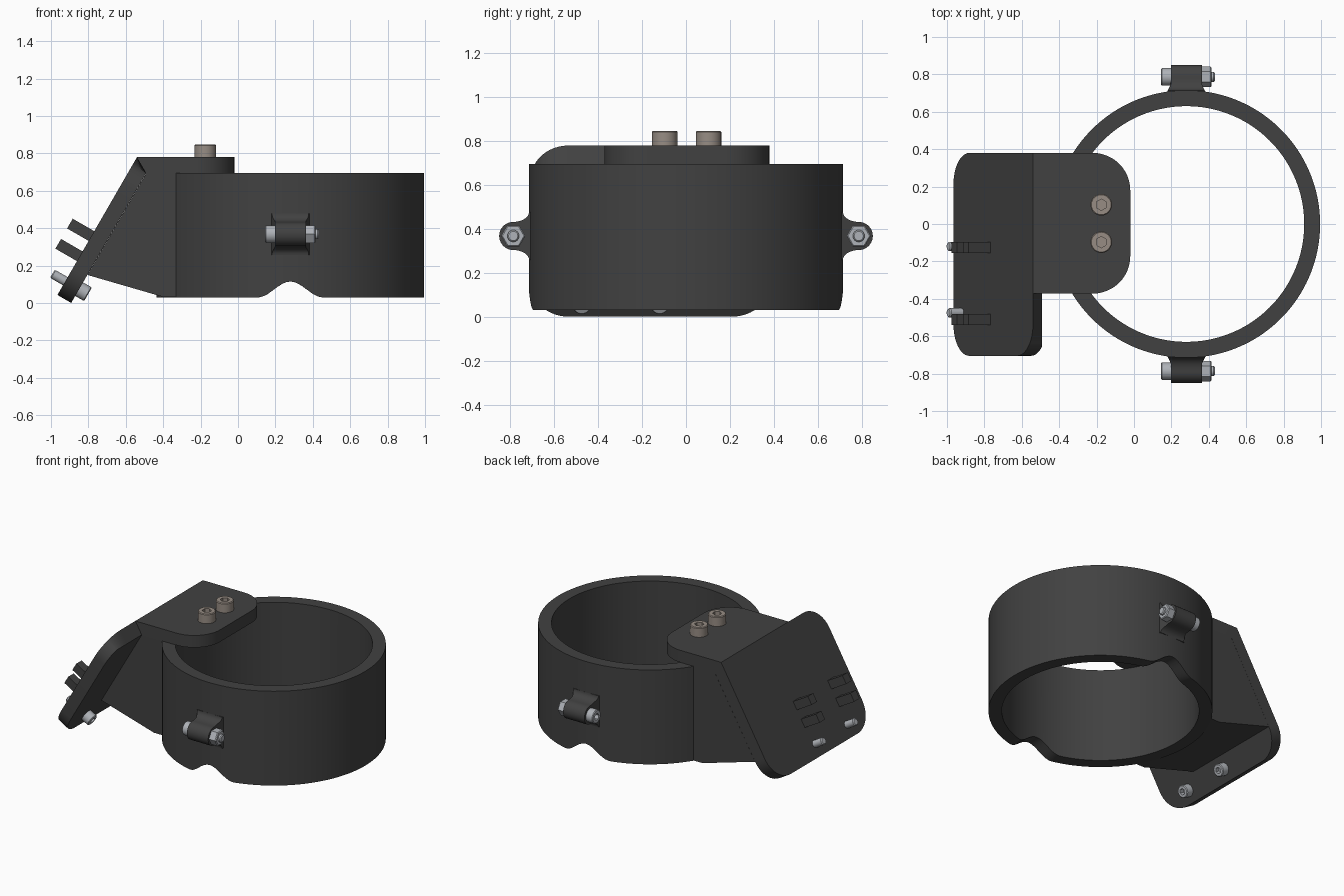
import bpy, bmesh
from math import sin, cos, pi, sqrt, radians
from mathutils import Vector

if "Cube" in bpy.data.objects:
    bpy.data.objects.remove(bpy.data.objects["Cube"])


def material(name, color):
    m = bpy.data.materials.new(name)
    m.use_nodes = True
    m.diffuse_color = (*color, 1)
    m.node_tree.nodes["Principled BSDF"].inputs["Base Color"].default_value = (*color, 1)
    return m


BLACK = material("charcoal_plastic", (0.053, 0.053, 0.053))
STEEL = material("bright_steel", (0.43, 0.45, 0.48))
BRONZE = material("warm_grey_metal", (0.31, 0.265, 0.23))

RING_X, OUTER, INNER = 0.28, 0.715, 0.63
BASE, RIM, TOP = 0.03, 0.695, 0.78
THICK = 0.085
MITRE = THICK * 0.577
HINGE = Vector((-0.54, 0, TOP))
SLOPE = Vector((-0.5, 0, -0.866))      # down the tilted plate
INWARD = Vector((0.866, 0, -0.5))      # through the tilted plate
Y = Vector((0, 1, 0))
made = []


def finish(name, bm, mat):
    bmesh.ops.recalc_face_normals(bm, faces=bm.faces)
    mesh = bpy.data.meshes.new(name)
    bm.to_mesh(mesh)
    bm.free()
    mesh.materials.append(mat)
    ob = bpy.data.objects.new(name, mesh)
    bpy.context.collection.objects.link(ob)
    made.append(ob)
    return ob


def loft(name, sections, mat, closed=False):
    """Bridge equal loops of points; cap the ends or join them round."""
    bm = bmesh.new()
    loops = [[bm.verts.new(p) for p in s] for s in sections]
    pairs = list(zip(loops, loops[1:]))
    if closed:
        pairs.append((loops[-1], loops[0]))
    else:
        bm.faces.new(loops[0])
        bm.faces.new(loops[-1])
    n = len(loops[0])
    for a, b in pairs:
        for i in range(n):
            j = (i + 1) % n
            bm.faces.new((a[i], a[j], b[j], b[i]))
    return finish(name, bm, mat)


def rounded_rect(u0, u1, y0, y1, radii):
    pts = []
    corners = [(u0, y0, 1, 1), (u1, y0, -1, 1), (u1, y1, -1, -1), (u0, y1, 1, -1)]
    for k, ((u, y, su, sy), r) in enumerate(zip(corners, radii)):
        steps = 12 if r else 0
        for i in range(steps + 1):
            a = pi + k * pi / 2 + (i / steps * pi / 2 if steps else 0)
            pts.append((u + su * r + r * cos(a), y + sy * r + r * sin(a)))
    return pts


def mitred_plate(name, outline, along, depth):
    outer = [HINGE + along * u + Y * y for u, y in outline]
    inner = [HINGE + along * max(u, MITRE) + Y * y + depth * THICK for u, y in outline]
    loft(name, [outer, inner], BLACK)


def axis_frame(direction):
    d = Vector(direction).normalized()
    side = Y if abs(d.y) < 0.9 else Vector((1, 0, 0))
    return d, side, d.cross(side)


def rod(name, start, direction, r, h, mat, sides=24, chamfer=0.006):
    d, a, b = axis_frame(direction)
    rings = [(r, 0), (r, h - chamfer), (r - chamfer, h)]
    loft(name, [[Vector(start) + d * t + (a * cos(2 * pi * i / sides) + b * sin(2 * pi * i / sides)) * q
                 for i in range(sides)] for q, t in rings], mat)


def socket_head(name, start, direction, r, h, mat):
    """Round screw head with a hexagonal recess."""
    d, a, b = axis_frame(direction)
    n = 24

    def ring(q, t, hexed=False):
        pts = []
        for i in range(n):
            ang = 2 * pi * i / n
            k = cos(pi / 6) / cos((ang % (pi / 3)) - pi / 6) if hexed else 1
            pts.append(Vector(start) + d * t + (a * cos(ang) + b * sin(ang)) * q * k)
        return pts

    loft(name, [ring(r, 0), ring(r, h - 0.005), ring(r - 0.005, h),
                ring(r * 0.52, h, True), ring(r * 0.52, h * 0.45, True)], mat)


# Ring clamp with an arched notch in the bottom, front and back
def bottom(x):
    u = min(1, abs(x - RING_X) / 0.175)
    return BASE + 0.0425 * (1 + cos(pi * u))


sections = []
for i in range(192):
    c, s = cos(2 * pi * i / 192), sin(2 * pi * i / 192)
    xo, xi = RING_X + OUTER * c, RING_X + INNER * c
    sections.append([(xo, OUTER * s, bottom(xo)), (xo, OUTER * s, RIM),
                     (xi, INNER * s, RIM), (xi, INNER * s, bottom(xi))])
loft("ring_clamp", sections, BLACK, closed=True)

# Mounting plates, mitred together along the hinge line
mitred_plate("top_plate", rounded_rect(0, 0.52, -0.372, 0.38, (0, 0.2, 0.2, 0)),
             Vector((1, 0, 0)), Vector((0, 0, -1)))
mitred_plate("tilted_plate", rounded_rect(0, 0.851, -0.705, 0.38, (0.17, 0.17, 0.17, 0)),
             SLOPE, INWARD)

# Solid gusset whose inner end follows the ring wall
sections = []
for i in range(25):
    y = -0.372 + 0.752 * i / 24
    wall = RING_X - sqrt(0.66 ** 2 - y * y)
    sections.append([(-0.49, y, RIM), (-0.805, y, 0.15), (-0.395, y, BASE + 0.001),
                     (wall, y, BASE + 0.001), (wall, y, RIM)])
loft("gusset", sections, BLACK)

# Ears on the ring with their cross bolts
EAR_Y, EAR_Z, EAR_R = 0.787, 0.368, 0.064
for side, label in ((-1, "front"), (1, "back")):
    upper = [(0.68, 0.478)]
    for i in range(9):
        t = i / 8 * pi / 2
        upper.append((EAR_Y - 0.072 * cos(t), 0.478 - 0.046 * sin(t)))
    nose = [(EAR_Y + EAR_R * sin(pi * i / 20), EAR_Z + EAR_R * cos(pi * i / 20)) for i in range(1, 20)]
    lower = [(y, 2 * EAR_Z - z) for y, z in reversed(upper)]
    profile = upper + nose + lower
    loft(label + "_ear",
         [[(RING_X + e * (0.083 + 0.5 * max(0, 0.745 - y)), side * y, z) for y, z in profile]
          for e in (-1, 1)], BLACK)
    at = Vector((RING_X, side * EAR_Y, EAR_Z))
    X = Vector((1, 0, 0))
    socket_head(label + "_ear_bolt_head", at - X * 0.08, -X, 0.047, 0.055, STEEL)
    rod(label + "_ear_nut", at + X * 0.08, X, 0.055, 0.055, STEEL, sides=6)
    rod(label + "_ear_bolt_tip", at + X * 0.1, X, 0.027, 0.052, STEEL)

# Cap screws on the top plate
for y, label in ((-0.097, "front"), (0.103, "back")):
    socket_head(label + "_cap_screw", (-0.175, y, TOP - 0.002), (0, 0, 1), 0.058, 0.069, BRONZE)

# Prongs standing out of the tilted plate
for y in (-0.51, -0.125):
    for s in (0.487, 0.612):
        base = HINGE + SLOPE * s + Y * y
        square = [SLOPE * (p * 0.03) + Y * (q * 0.03) for p, q in ((-1, -1), (1, -1), (1, 1), (-1, 1))]
        loft("prong", [[base + INWARD * d + c for c in square] for d in (0.01, -0.133)], BLACK)

# Screws through the foot of the tilted plate
for y in (-0.475, -0.12):
    foot = HINGE + SLOPE * 0.766 + Y * y
    rod("plate_screw_tip", foot + INWARD * 0.01, -INWARD, 0.025, 0.09, STEEL)
    socket_head("plate_screw_head", foot + INWARD * (THICK - 0.002), INWARD, 0.042, 0.057, STEEL)

# Smooth the curved walls and keep the edges crisp
for ob in bpy.context.selected_objects:
    ob.select_set(False)
for ob in made:
    ob.select_set(True)
bpy.context.view_layer.objects.active = made[0]
bpy.ops.object.shade_smooth_by_angle(angle=radians(30))
